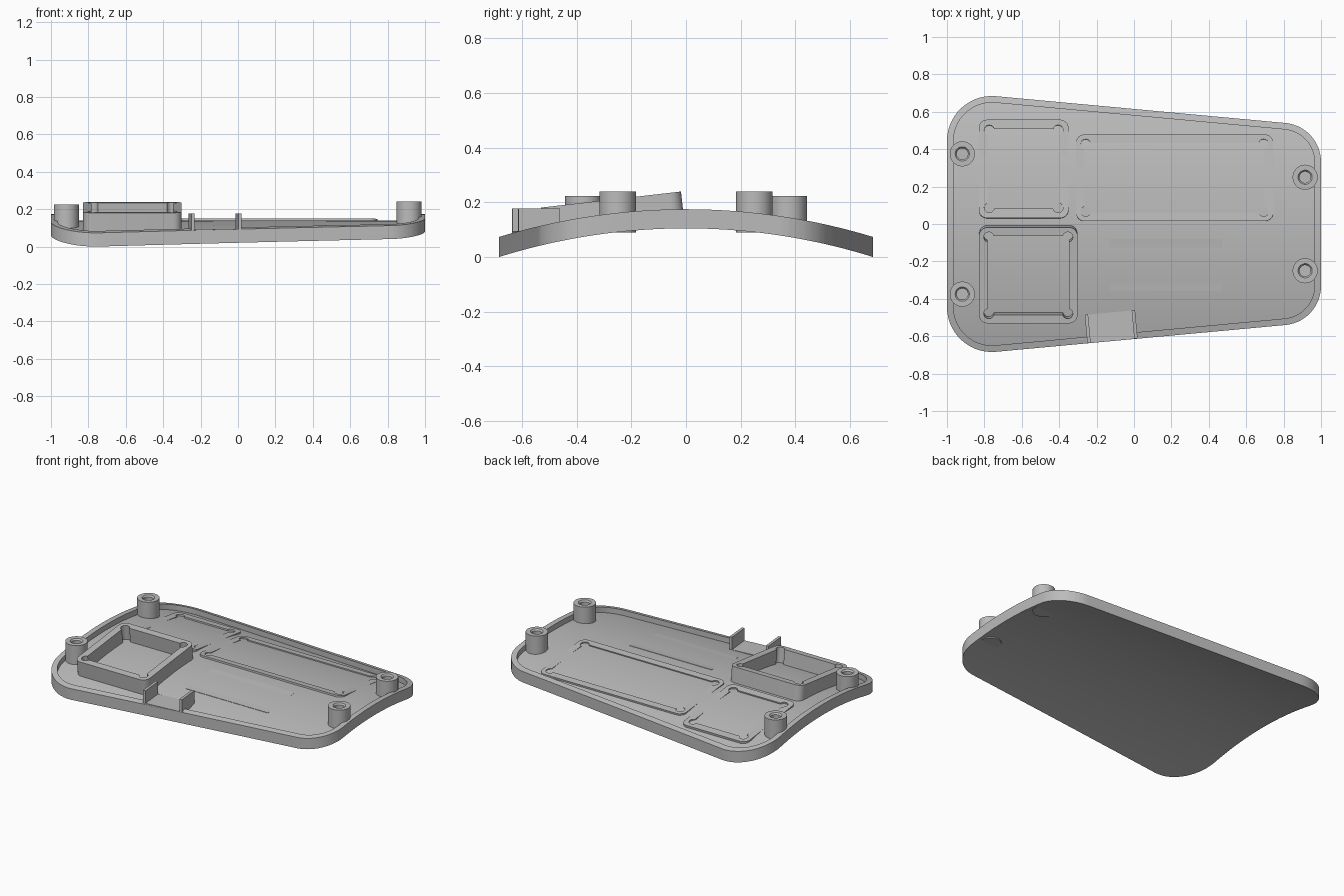
import bpy, bmesh, math
from mathutils import Vector

cube = bpy.data.objects.get("Cube")
if cube:
    bpy.data.objects.remove(cube, do_unlink=True)

R = 2.287                      # radius of the curved underside
CZ = 0.105 - R                 # height of the curve's axis
FLOOR_R, RIM_R = R + 0.035, R + 0.07
parts = []

grey = bpy.data.materials.new("warm_grey_plastic")
grey.use_nodes = True
colour = (0.5, 0.5, 0.5, 1)
grey.diffuse_color = colour
grey.node_tree.nodes["Principled BSDF"].inputs["Base Color"].default_value = colour


def finish(name, bm):
    bmesh.ops.recalc_face_normals(bm, faces=bm.faces)
    mesh = bpy.data.meshes.new(name)
    bm.to_mesh(mesh)
    bm.free()
    obj = bpy.data.objects.new(name, mesh)
    bpy.context.collection.objects.link(obj)
    return obj


def prism(name, pts, lo, hi, along_x=False):
    """Extrude a flat outline along z, or along x for a y-z outline."""
    bm = bmesh.new()
    place = (lambda a, b, c: (c, a, b)) if along_x else (lambda a, b, c: (a, b, c))
    low = [bm.verts.new(place(a, b, lo)) for a, b in pts]
    high = [bm.verts.new(place(a, b, hi)) for a, b in pts]
    bm.faces.new(low)
    bm.faces.new(high)
    for i in range(len(pts)):
        j = (i + 1) % len(pts)
        bm.faces.new((low[i], low[j], high[j], high[i]))
    return finish(name, bm)


def rounded(corners, radii, inset=0.0, steps=14):
    """Counter-clockwise outline with rounded corners, optionally inset."""
    pts = []
    for i, corner in enumerate(corners):
        p = Vector(corner)
        d0 = (p - Vector(corners[i - 1])).normalized()
        d1 = (Vector(corners[(i + 1) % len(corners)]) - p).normalized()
        turn = math.acos(d0.dot(d1))
        centre = p + (d1 - d0).normalized() * radii[i] / math.cos(turn / 2)
        start = math.atan2(-d0.x, d0.y)
        for k in range(steps + 1):
            a = start + turn * k / steps
            pts.append(centre + Vector((math.cos(a), math.sin(a))) * (radii[i] - inset))
    return [tuple(p) for p in pts]


def rect(w, d):
    return [(-w / 2, -d / 2), (w / 2, -d / 2), (w / 2, d / 2), (-w / 2, d / 2)]


def disc(x, y, r, n=24):
    return [(x + r * math.cos(math.tau * k / n), y + r * math.sin(math.tau * k / n))
            for k in range(n)]


def height(r, y):
    return CZ + math.sqrt(r * r - y * y)


def band(name, r0, r1):
    """Solid between two curved surfaces, running along x."""
    ys = [-0.76 + 1.52 * k / 56 for k in range(57)]
    pts = [(y, height(r0, y)) for y in ys] + [(y, height(r1, y)) for y in reversed(ys)]
    return prism(name, pts, -1.2, 1.2, True)


def combine(obj, tool, operation):
    mod = obj.modifiers.new("cut", "BOOLEAN")
    mod.operation, mod.object, mod.solver = operation, tool, "EXACT"
    bpy.context.view_layer.update()
    graph = bpy.context.evaluated_depsgraph_get()
    mesh = bpy.data.meshes.new_from_object(obj.evaluated_get(graph))
    obj.modifiers.clear()
    obj.data = mesh
    bpy.data.objects.remove(tool, do_unlink=True)


def rest_on_floor(obj, x, y):
    obj.location = (x, y, height(FLOOR_R, y))
    obj.rotation_euler.x = -math.asin(y / FLOOR_R)
    parts.append(obj)


# Curved tray with a raised rim
corners = [(-1, -0.7075), (1, -0.5225), (1, 0.5225), (-1, 0.7075)]
radii = [0.24, 0.21, 0.21, 0.24]
tray = prism("curved_tray", rounded(corners, radii), -0.2, 0.6)
combine(tray, band("tray_thickness", R, RIM_R), "INTERSECT")
pocket = prism("pocket", rounded(corners, radii, 0.035), -0.2, 0.6)
combine(pocket, band("pocket_floor", FLOOR_R, R + 0.4), "INTERSECT")
combine(tray, pocket, "DIFFERENCE")
parts.append(tray)


# Component frames with relief holes in the inner corners
def frame(name, x0, x1, y0, y1, wall, top):
    w, d = x1 - x0, y1 - y0
    obj = prism(name, rounded(rect(w, d), [0.045] * 4, steps=8), -0.03, top)
    iw, idp = w - 2 * wall, d - 2 * wall
    combine(obj, prism("opening", rect(iw, idp), -0.1, 0.2), "DIFFERENCE")
    for sx in (-1, 1):
        for sy in (-1, 1):
            hole = disc(sx * (iw / 2 - 0.006), sy * (idp / 2 - 0.006), 0.027)
            combine(obj, prism("relief", hole, -0.1, 0.2), "DIFFERENCE")
    rest_on_floor(obj, (x0 + x1) / 2, (y0 + y1) / 2)


frame("back_square_frame", -0.83, -0.35, 0.03, 0.56, 0.05, -0.001)
frame("back_long_frame", -0.31, 0.745, 0.015, 0.48, 0.046, -0.0005)
frame("front_tall_frame", -0.828, -0.302, -0.523, -0.007, 0.046, 0.086)

# Thin flat mounting pad
rest_on_floor(prism("mounting_pad", rect(0.6, 0.28), -0.02, -0.002), 0.17, -0.22)

# Port bracket notched into the front rim
EDGE = math.atan(0.0925)


def at_port(obj):
    obj.location = (-0.115, -0.6245, 0)
    obj.rotation_euler.z = EDGE
    return obj


def box(name, x0, x1, y0, y1, z0, z1):
    return prism(name, [(x0, y0), (x1, y0), (x1, y1), (x0, y1)], z0, z1)


combine(tray, at_port(box("port_notch", -0.13, 0.13, -0.1, 0.152, 0.094, 0.3)), "DIFFERENCE")
parts.append(at_port(box("port_shelf", -0.13, 0.13, 0, 0.152, 0.06, 0.095)))
for side, x in (("right", -0.126), ("left", 0.126)):
    parts.append(at_port(box(side + "_port_wall", x - 0.009, x + 0.009, 0, 0.152, 0.06, 0.177)))


# Screw posts with chamfered blind holes
def post(name, x, y, top):
    profile = [(0.067, 0.09), (0.067, top), (0.038, top), (0.03, top - 0.01), (0.03, 0.13)]
    n = 40
    bm = bmesh.new()
    rings = [[bm.verts.new((px, py, z)) for px, py in disc(x, y, r, n)] for r, z in profile]
    for a, b in zip(rings, rings[1:]):
        for i in range(n):
            j = (i + 1) % n
            bm.faces.new((a[i], a[j], b[j], b[i]))
    bm.faces.new(rings[0])
    bm.faces.new(rings[-1])
    parts.append(finish(name, bm))


for side, s in (("front", -1), ("back", 1)):
    post(side + "_right_post", -0.918, s * 0.375, 0.224)
    post(side + "_left_post", 0.915, s * 0.25, 0.24)

# Material and shading
bpy.ops.object.select_all(action="DESELECT")
for obj in parts:
    obj.data.materials.clear()
    obj.data.materials.append(grey)
    obj.select_set(True)
bpy.context.view_layer.objects.active = tray
bpy.ops.object.shade_smooth_by_angle(angle=math.radians(30))
